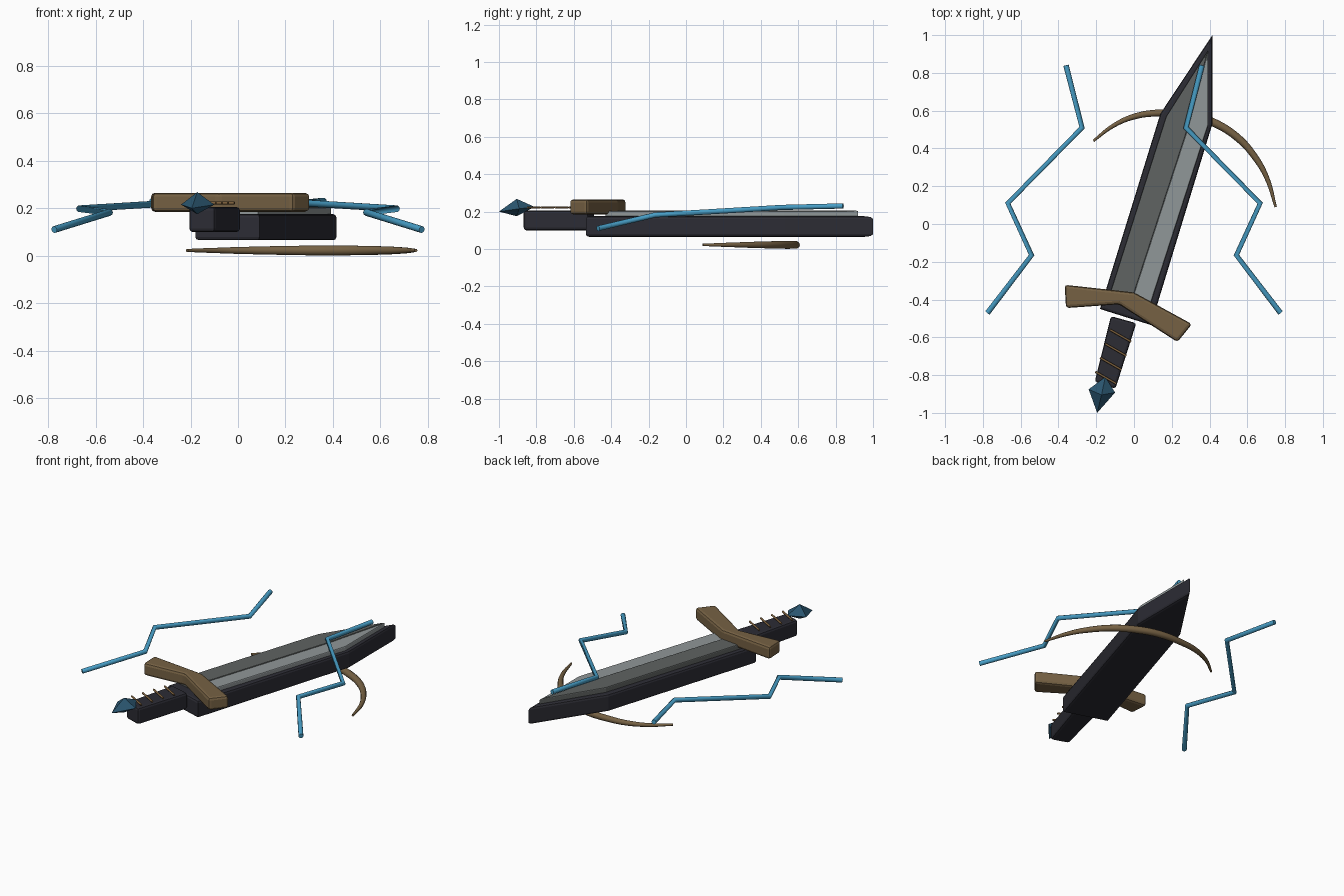
import bpy
import bmesh

cube = bpy.data.objects.get("Cube")
if cube:
    bpy.data.objects.remove(cube, do_unlink=True)


def material(name, r, g, b):
    mat = bpy.data.materials.new(name)
    mat.use_nodes = True
    mat.diffuse_color = (r, g, b, 1)
    mat.node_tree.nodes["Principled BSDF"].inputs["Base Color"].default_value = (r, g, b, 1)
    return mat


charcoal = material("charcoal", 0.025, 0.025, 0.034)
dark_steel = material("dark steel", 0.115, 0.125, 0.122)
light_steel = material("light steel", 0.28, 0.31, 0.315)
leather = material("brown leather", 0.18, 0.12, 0.057)
cord = material("cord brown", 0.20, 0.115, 0.045)
bolt_blue = material("bolt blue", 0.065, 0.35, 0.58)
gem_blue = material("gem blue", 0.024, 0.095, 0.165)


def add_mesh(name, bm, mat):
    bmesh.ops.recalc_face_normals(bm, faces=bm.faces[:])
    mesh = bpy.data.meshes.new(name)
    bm.to_mesh(mesh)
    bm.free()
    mesh.materials.append(mat)
    obj = bpy.data.objects.new(name, mesh)
    bpy.context.collection.objects.link(obj)
    return obj


def slab(name, outline, z0, z1, mat, bevel=0.0, uprights=False):
    """Extrude a plan outline from z0 to z1 and round its edges."""
    bm = bmesh.new()
    base = bm.faces.new([bm.verts.new((x, y, z0)) for x, y in outline])
    top = bmesh.ops.extrude_face_region(bm, geom=[base], use_keep_orig=True)["geom"]
    for v in top:
        if isinstance(v, bmesh.types.BMVert):
            v.co.z = z1
    bmesh.ops.recalc_face_normals(bm, faces=bm.faces[:])
    if bevel:
        edges = [e for e in bm.edges
                 if uprights or abs(e.verts[0].co.z - e.verts[1].co.z) < 1e-5]
        bmesh.ops.bevel(bm, geom=edges, offset=bevel, segments=2, profile=0.5,
                        affect='EDGES', clamp_overlap=True)
    return add_mesh(name, bm, mat)


def tube(name, points, radius, mat, radii=None, smooth_path=False):
    """Round rod along a path, with optional taper."""
    curve = bpy.data.curves.new(name, 'CURVE')
    curve.dimensions = '3D'
    curve.bevel_depth = radius
    curve.bevel_resolution = 3
    curve.use_fill_caps = True
    curve.resolution_u = 6
    spline = curve.splines.new('BEZIER' if smooth_path else 'POLY')
    pts = spline.bezier_points if smooth_path else spline.points
    pts.add(len(points) - 1)
    for i, (p, co) in enumerate(zip(pts, points)):
        p.radius = radii[i] if radii else 1.0
        if smooth_path:
            p.co = co
            p.handle_left_type = p.handle_right_type = 'AUTO'
        else:
            p.co = (*co, 1)
    curve.materials.append(mat)
    obj = bpy.data.objects.new(name, curve)
    bpy.context.collection.objects.link(obj)
    return obj


# Scabbard-like dark body
slab("blade_body", [(0.415, 1.0), (0.14, 0.585), (-0.18, -0.45),
                    (0.09, -0.535), (0.415, 0.53)], 0.065, 0.175, charcoal, 0.014)

# Two steel halves of the blade face
tip, fold, heel = (0.393, 0.92), (0.283, 0.5), (-0.02, -0.43)
slab("blade_face_right", [tip, (0.17, 0.568), (-0.137, -0.40), heel, fold],
     0.16, 0.207, dark_steel, 0.006)
slab("blade_face_left", [tip, fold, heel, (0.085, -0.43), (0.393, 0.525)],
     0.16, 0.203, light_steel, 0.006)

# Bent crossguard
slab("crossguard", [(-0.367, -0.322), (-0.36, -0.445), (-0.08, -0.425),
                    (0.23, -0.625), (0.307, -0.53), (0.0, -0.362)],
     0.185, 0.265, leather, 0.016, True)

# Handle
slab("handle", [(-0.122, -0.488), (-0.208, -0.835), (-0.098, -0.872), (0.012, -0.525)],
     0.10, 0.205, charcoal, 0.014, True)

# Cord wraps over the handle
for i in range(4):
    x, y = -0.127 - 0.026 * i, -0.56 - 0.074 * i
    tube(f"handle_wrap_{i + 1}", [(x, y, 0.222), (x + 0.112, y - 0.064, 0.222)], 0.006, cord)

# Faceted pommel spike
bm = bmesh.new()
front, back = bm.verts.new((-0.195, -1.0, 0.2)), bm.verts.new((-0.152, -0.81, 0.225))
ring = [bm.verts.new(c) for c in ((-0.24, -0.875, 0.215), (-0.172, -0.905, 0.268),
                                  (-0.1, -0.892, 0.215), (-0.172, -0.905, 0.175))]
for i, v in enumerate(ring):
    for end in (front, back):
        bm.faces.new((v, ring[(i + 1) % 4], end))
add_mesh("pommel", bm, gem_blue)

# Mirrored lightning bolts
zigzag = [(0.36, 0.84, 0.23), (0.275, 0.51, 0.222), (0.668, 0.11, 0.198),
          (0.542, -0.165, 0.182), (0.775, -0.47, 0.11)]
for side, sign in (("left", 1), ("right", -1)):
    tube(f"bolt_{side}", [(sign * x, y, z) for x, y, z in zigzag], 0.0145, bolt_blue)

# Tapered arc beneath the blade
arc = [(-0.215, 0.44), (-0.11, 0.52), (0.005, 0.57), (0.14, 0.588), (0.29, 0.58),
       (0.415, 0.54), (0.545, 0.46), (0.64, 0.355), (0.705, 0.24), (0.75, 0.09)]
tube("under_arc", [(x, y, 0.022) for x, y in arc], 0.022, leather,
     [0.3, 0.5, 0.7, 0.85, 0.97, 1.0, 0.92, 0.78, 0.58, 0.3], True)
